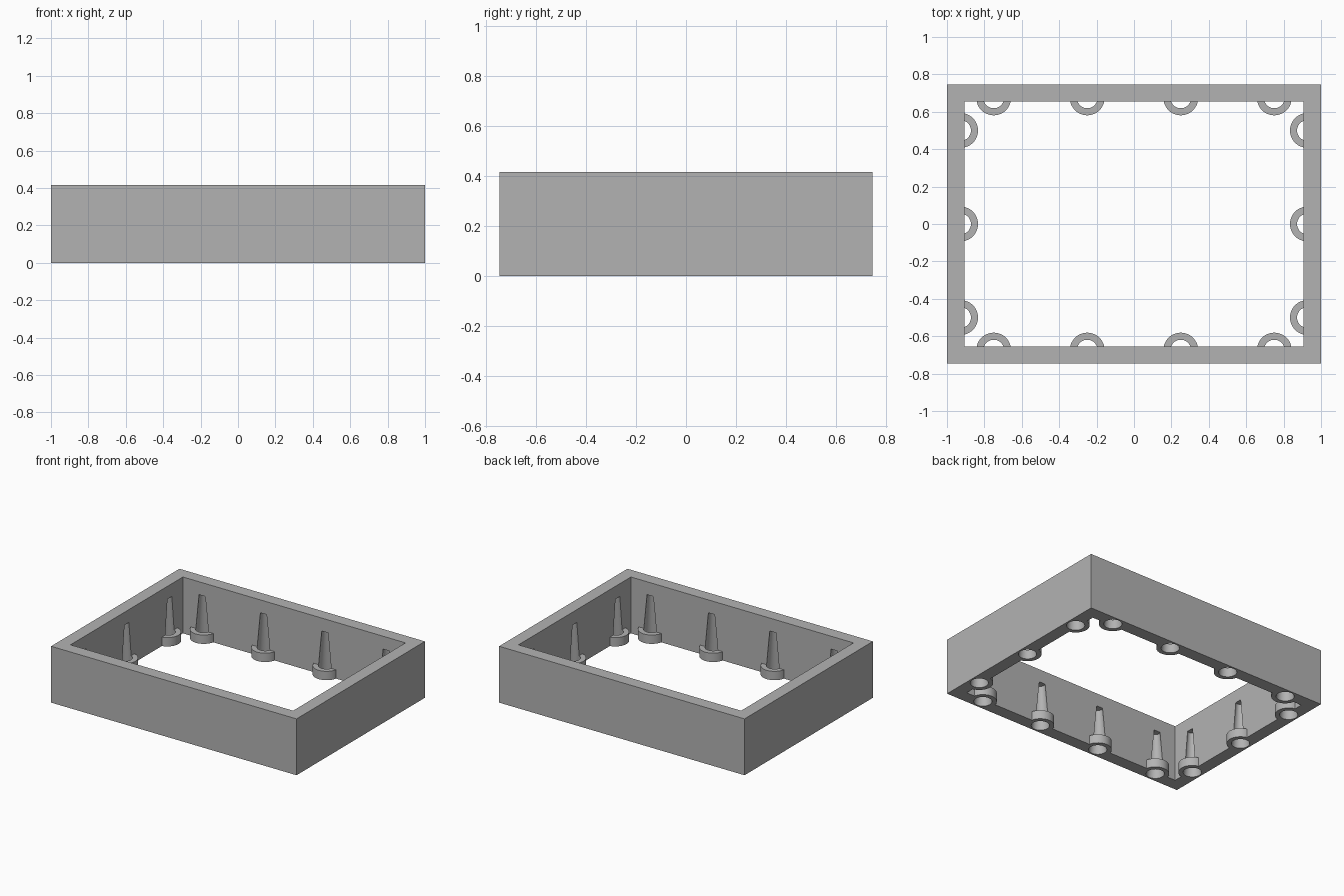
import bpy, bmesh
from mathutils import Matrix

if "Cube" in bpy.data.objects:
    bpy.data.objects.remove(bpy.data.objects["Cube"], do_unlink=True)

HX, HY, H, WALL = 1.0, 0.747, 0.415, 0.093   # half sizes, height, wall thickness
INSET = 0.02                                 # socket axis sits this far inside the wall
BOSS_R, BOSS_H = 0.093, 0.065
HOLE_R, TIP_R, TIP_Z = 0.061, 0.032, 0.32

grey = bpy.data.materials.new("plain_grey")
grey.use_nodes = True
grey.diffuse_color = (0.45, 0.45, 0.45, 1)
grey.node_tree.nodes["Principled BSDF"].inputs["Base Color"].default_value = (0.45, 0.45, 0.45, 1)


def make(name, bm):
    bmesh.ops.recalc_face_normals(bm, faces=bm.faces)
    mesh = bpy.data.meshes.new(name)
    bm.to_mesh(mesh)
    bm.free()
    mesh.materials.append(grey)
    obj = bpy.data.objects.new(name, mesh)
    bpy.context.collection.objects.link(obj)
    return obj


def box(name, hx, hy, z0, z1):
    bm = bmesh.new()
    bmesh.ops.create_cube(bm, size=1, matrix=Matrix.Translation((0, 0, (z0 + z1) / 2))
                          @ Matrix.Diagonal((2 * hx, 2 * hy, z1 - z0, 1)))
    return make(name, bm)


def cones(name, spots, r0, r1, z0, z1):
    bm = bmesh.new()
    for x, y in spots:
        bmesh.ops.create_cone(bm, cap_ends=True, segments=48, radius1=r0, radius2=r1,
                              depth=z1 - z0, matrix=Matrix.Translation((x, y, (z0 + z1) / 2)))
    # keep everything inside the outer faces of the frame
    for v in bm.verts:
        v.co.x = max(-HX + 0.01, min(HX - 0.01, v.co.x))
        v.co.y = max(-HY + 0.01, min(HY - 0.01, v.co.y))
    return make(name, bm)


def combine(target, tool, operation):
    mod = target.modifiers.new(tool.name, 'BOOLEAN')
    mod.operation, mod.solver, mod.object = operation, 'EXACT', tool
    bpy.context.view_layer.objects.active = target
    bpy.ops.object.modifier_apply(modifier=mod.name)
    bpy.data.objects.remove(tool, do_unlink=True)


# Socket positions along the four walls
ix, iy = HX - WALL + INSET, HY - WALL + INSET
spots = [(x, s * iy) for x in (-0.75, -0.25, 0.25, 0.75) for s in (-1, 1)]
spots += [(s * ix, y) for y in (-0.5, 0, 0.5) for s in (-1, 1)]

# Open rectangular frame
frame = box("frame", HX, HY, 0, H)
combine(frame, box("opening", HX - WALL, HY - WALL, -0.1, H + 0.1), 'DIFFERENCE')

# Round bosses at the foot, then tapered sockets cut up through them into the walls
combine(frame, cones("bosses", spots, BOSS_R, BOSS_R, 0, BOSS_H), 'UNION')
drop = 0.02
slope = (HOLE_R - TIP_R) / TIP_Z
combine(frame, cones("sockets", spots, HOLE_R + slope * drop, TIP_R, -drop, TIP_Z), 'DIFFERENCE')

bpy.ops.object.select_all(action='DESELECT')
frame.select_set(True)
bpy.context.view_layer.objects.active = frame
bpy.ops.object.shade_smooth_by_angle()
